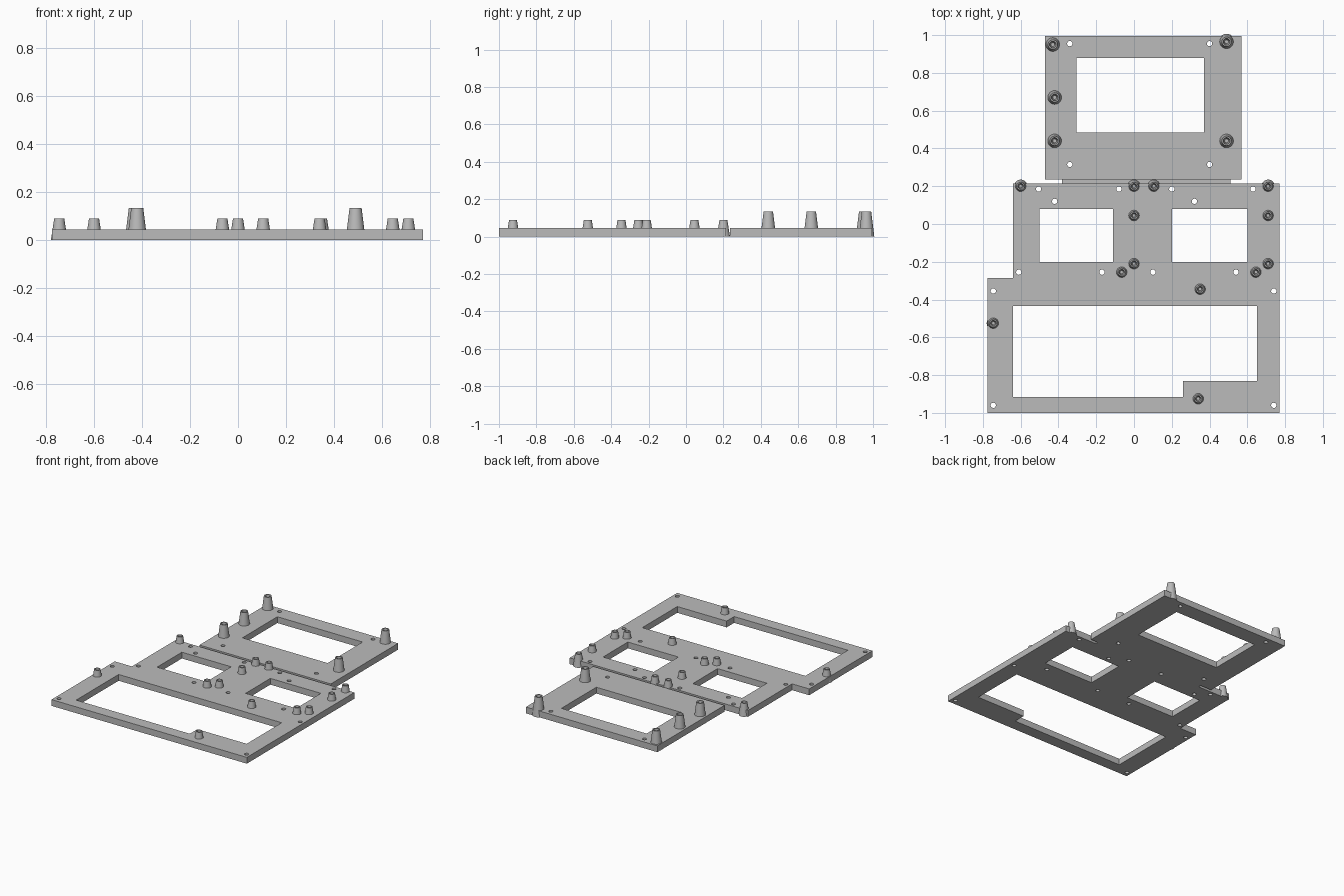
import bpy
import bmesh
import math

default_cube = bpy.data.objects.get("Cube")
if default_cube:
    bpy.data.objects.remove(default_cube, do_unlink=True)

THICKNESS = 0.045
HOLE_RADIUS = 0.014

grey = bpy.data.materials.new("plain grey")
grey.use_nodes = True
grey_value = (0.5, 0.5, 0.5, 1)
grey.diffuse_color = grey_value
grey.node_tree.nodes["Principled BSDF"].inputs["Base Color"].default_value = grey_value


def add_mesh(name, mesh):
    obj = bpy.data.objects.new(name, mesh)
    mesh.materials.clear()
    mesh.materials.append(grey)
    bpy.context.collection.objects.link(obj)
    return obj


def rectangle(left, right, bottom, top):
    return [(left, bottom), (right, bottom), (right, top), (left, top)]


def circle(centre, radius, sides=20):
    steps = [math.tau * i / sides for i in range(sides)]
    return [(centre[0] + radius * math.cos(a), centre[1] + radius * math.sin(a)) for a in steps]


def plate(name, loops, thickness):
    """Flat plate from an outline followed by its cut-outs."""
    curve = bpy.data.curves.new(name + " profile", "CURVE")
    curve.dimensions = "2D"
    curve.fill_mode = "BOTH"
    curve.extrude = thickness / 2
    for loop in loops:
        spline = curve.splines.new("POLY")
        spline.points.add(len(loop) - 1)
        for point, (x, y) in zip(spline.points, loop):
            point.co = (x, y, 0, 1)
        spline.use_cyclic_u = True
    helper = bpy.data.objects.new(name + " helper", curve)
    bpy.context.collection.objects.link(helper)
    graph = bpy.context.evaluated_depsgraph_get()
    mesh = bpy.data.meshes.new_from_object(helper.evaluated_get(graph))
    bpy.data.objects.remove(helper, do_unlink=True)
    bm = bmesh.new()
    bm.from_mesh(mesh)
    bmesh.ops.remove_doubles(bm, verts=bm.verts, dist=0.0001)
    bmesh.ops.translate(bm, verts=bm.verts, vec=(0, 0, thickness / 2))
    bmesh.ops.recalc_face_normals(bm, faces=bm.faces)
    bm.to_mesh(mesh)
    bm.free()
    for face in mesh.polygons:
        face.use_smooth = False
    return add_mesh(name, mesh)


def standoff(name, centre, base, top, height, sides=32):
    """Tapered post with a blind tapered screw hole."""
    profile = [(base, 0), (top, height), (top * 0.7, height), (top * 0.4, THICKNESS)]
    bm = bmesh.new()
    rings = []
    for radius, z in profile:
        rings.append([bm.verts.new((x, y, z)) for x, y in circle((0, 0), radius, sides)])
    for lower, upper in zip(rings, rings[1:]):
        for i in range(sides):
            j = (i + 1) % sides
            bm.faces.new((lower[i], lower[j], upper[j], upper[i]))
    bm.faces.new(rings[0][::-1])
    bm.faces.new(rings[-1])
    mesh = bpy.data.meshes.new(name)
    bm.to_mesh(mesh)
    bm.free()
    obj = add_mesh(name, mesh)
    obj.location = (centre[0], centre[1], 0)
    bpy.ops.object.select_all(action="DESELECT")
    obj.select_set(True)
    bpy.context.view_layer.objects.active = obj
    bpy.ops.object.shade_smooth_by_angle(angle=math.radians(30))


# Rear frame with one window and a screw hole near each corner
rear_loops = [rectangle(-0.47, 0.57, 0.235, 0.995), rectangle(-0.305, 0.37, 0.485, 0.88)]
rear_loops += [circle((x, y), HOLE_RADIUS) for x in (-0.34, 0.4) for y in (0.315, 0.955)]
plate("rear_frame", rear_loops, THICKNESS)

# Front frame: stepped outline, two small windows and a notched large one
outline = [(-0.775, -1), (0.77, -1), (0.77, 0.215), (-0.64, 0.215), (-0.64, -0.285), (-0.775, -0.285)]
large_window = [(-0.64, -0.915), (0.26, -0.915), (0.26, -0.83), (0.65, -0.83), (0.65, -0.435), (-0.64, -0.435)]
front_loops = [outline, large_window]
front_loops += [rectangle(left, right, -0.2, 0.08) for left, right in ((-0.5, -0.11), (0.2, 0.6))]
hole_rows = {
    0.185: (-0.505, -0.08, 0.2, 0.63),
    0.12: (-0.42, 0.32),
    -0.255: (-0.61, -0.17, 0.1, 0.54),
    -0.355: (-0.745, 0.74),
    -0.96: (-0.745, 0.74),
}
front_loops += [circle((x, y), HOLE_RADIUS) for y, row in hole_rows.items() for x in row]
plate("front_frame", front_loops, THICKNESS)

# Thin strip joining the two frames
plate("hinge_strip", [rectangle(-0.38, 0.51, 0.215, 0.235)], 0.01)

# Tall posts on the rear frame
tall_spots = [(-0.43, 0.95), (0.49, 0.965), (-0.42, 0.67), (-0.42, 0.44), (0.49, 0.44)]
for spot in tall_spots:
    standoff("tall_standoff", spot, 0.042, 0.025, 0.135)

# Short posts on the front frame
short_spots = [(x, y) for x in (0, 0.71) for y in (0.2, 0.045, -0.21)]
short_spots += [(-0.6, 0.2), (0.105, 0.2), (-0.065, -0.255), (0.645, -0.255)]
short_spots += [(0.35, -0.345), (-0.745, -0.525), (0.34, -0.925)]
for spot in short_spots:
    standoff("short_standoff", spot, 0.035, 0.021, 0.09)
